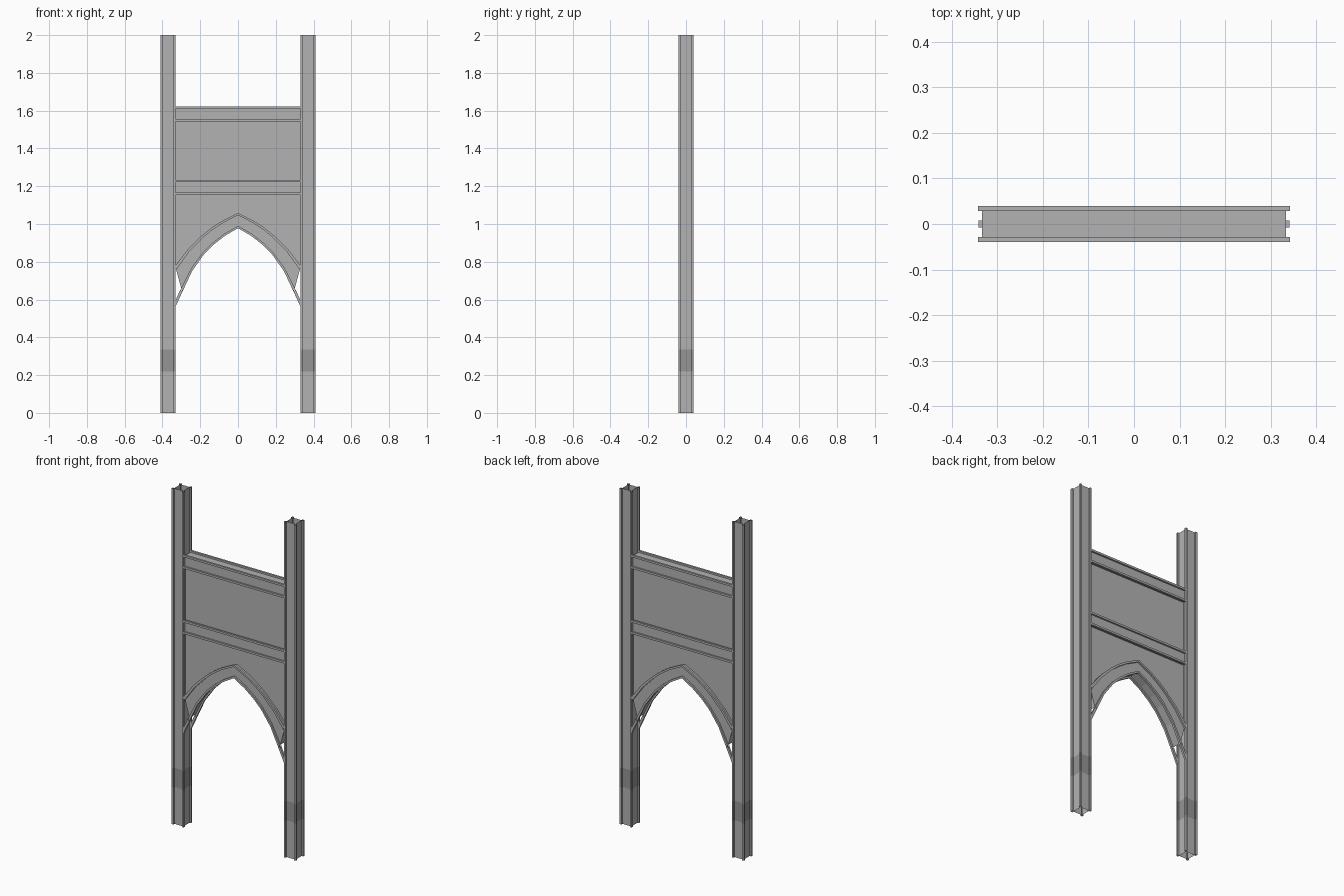
import bpy, bmesh

if "Cube" in bpy.data.objects:
    bpy.data.objects.remove(bpy.data.objects["Cube"])

POST_X = 0.37            # post centre
OUT = 0.04               # half width of every moulding
BEAD = 0.028             # inner edge of the corner beads
REC = 0.030              # recessed face between the beads
PANEL = 0.008            # half thickness of the panel


def material(name, g):
    m = bpy.data.materials.new(name)
    m.diffuse_color = (g, g, g, 1)
    m.use_nodes = True
    m.node_tree.nodes["Principled BSDF"].inputs["Base Color"].default_value = m.diffuse_color
    return m


STONE = material("dark_grey", 0.45)
BAND = material("darker_grey", 0.30)


def loft(name, rings, caps=(True, True), mirror=False, mat=STONE):
    """Skin a list of equal-length closed rings into one object."""
    bm = bmesh.new()
    loops = [[bm.verts.new(p) for p in ring] for ring in rings]
    n = len(loops[0])
    for a, b in zip(loops, loops[1:]):
        for i in range(n):
            j = (i + 1) % n
            bm.faces.new((a[i], a[j], b[j], b[i]))
    if caps[0]:
        bm.faces.new(loops[0][::-1])
    if caps[1]:
        bm.faces.new(loops[-1])
    bmesh.ops.recalc_face_normals(bm, faces=bm.faces)
    me = bpy.data.meshes.new(name)
    bm.to_mesh(me)
    bm.free()
    me.materials.append(mat)
    ob = bpy.data.objects.new(name, me)
    bpy.context.collection.objects.link(ob)
    if mirror:
        m = ob.modifiers.new("mirror", 'MIRROR')
        m.use_axis = (True, False, False)
        m.merge_threshold = 0.0005
    return ob


# Shared section: a square with a bead on each corner and recessed sides
side = [(OUT, -OUT), (OUT, -BEAD), (REC, -BEAD), (REC, BEAD), (OUT, BEAD)]
section = []
for k in range(4):
    for x, y in side:
        for _ in range(k):
            x, y = -y, x
        section.append((x, y))

# Posts: open tubes with a darker band near the foot
for name, z0, z1, mat in (("post_feet", 0, 0.22, STONE),
                          ("post_bands", 0.22, 0.335, BAND),
                          ("post_shafts", 0.335, 2, STONE)):
    loft(name, [[(POST_X + x, y, z) for x, y in section] for z in (z0, z1)],
         caps=(False, False), mirror=True, mat=mat)

# Rails: same section between the posts, beads reaching into the posts
for name, zc in (("top_rail", 1.583), ("middle_rail", 1.194)):
    loft(name, [[(s * (0.342 if max(abs(y), abs(z)) > REC else 0.334), y, zc + z)
                 for y, z in section] for s in (-1, 1)], caps=(False, False))

# Pointed arch: (inner x, inner z, outer x, outer z) along one half
arch = [(0, 0.978, 0, 1.058), (0.07, 0.937, 0.085, 1.016),
        (0.13, 0.890, 0.14, 0.980), (0.18, 0.840, 0.19, 0.940),
        (0.243, 0.751, 0.262, 0.870), (0.295, 0.640, 0.333, 0.778)]
loft("arch_moulding",
     [[(ix + (ox - ix) * (v / OUT + 1) / 2, y, iz + (oz - iz) * (v / OUT + 1) / 2)
       for v, y in section] for ix, iz, ox, oz in arch],
     caps=(False, True), mirror=True)

# Arch tails: inner beads running down to the posts, front and back
tail = [(0.295, 0.640), (0.304, 0.655), (0.340, 0.575), (0.334, 0.555)]
for name, s in (("front_arch_tails", -1), ("back_arch_tails", 1)):
    loft(name, [[(x, s * y, z) for x, z in tail] for y in (BEAD, OUT)], mirror=True)

# Thin panel above the arch, its lower edge following the arch
stations = [(ox, oz - 0.015) for _, _, ox, oz in arch] + [(0.341, 0.755)]
loft("panel", [[(x, -PANEL, z), (x, PANEL, z), (x, PANEL, 1.56), (x, -PANEL, 1.56)]
               for x, z in stations], caps=(False, True), mirror=True)
